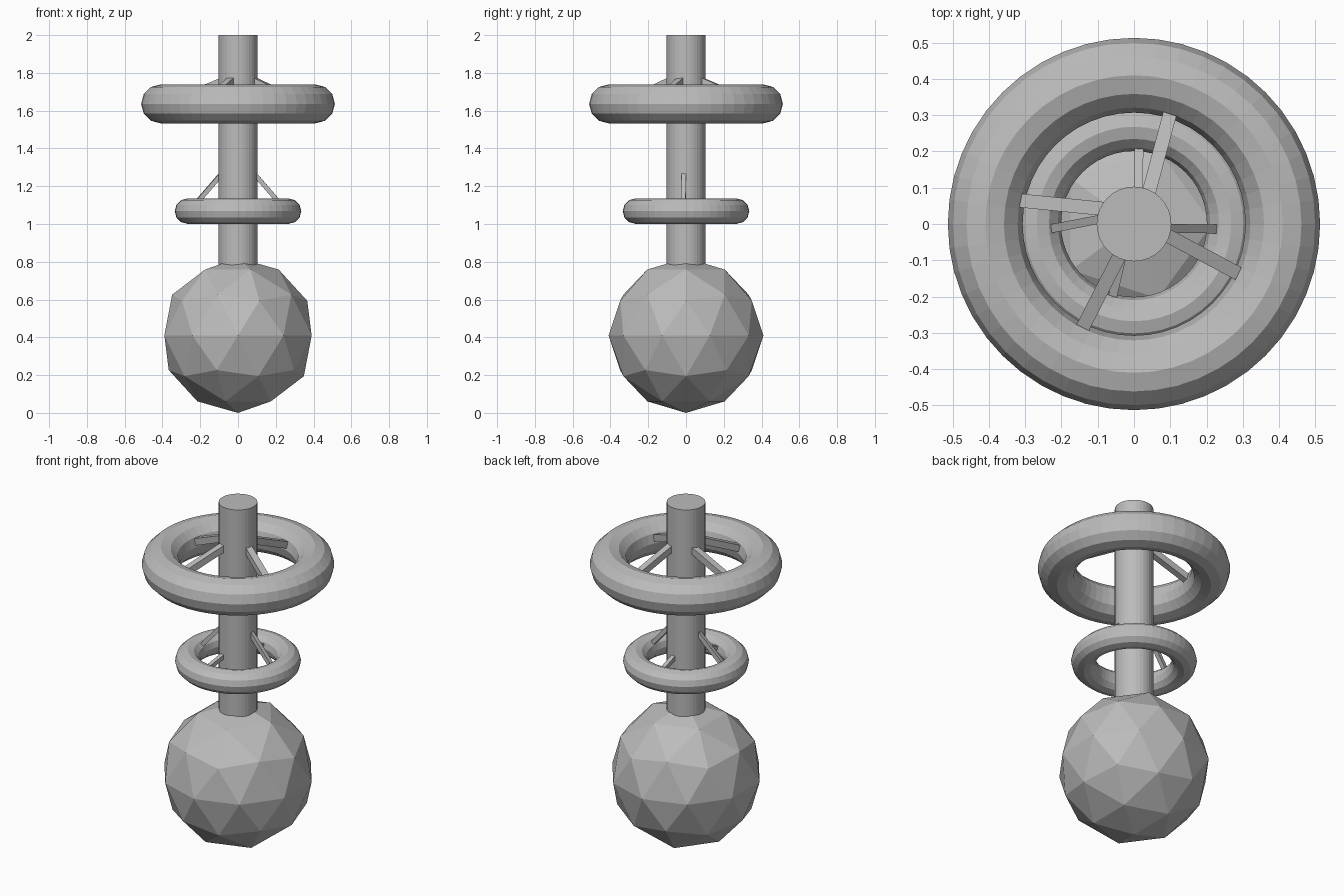
import bpy
from mathutils import Vector

cube = bpy.data.objects.get("Cube")
if cube:
    bpy.data.objects.remove(cube, do_unlink=True)

grey = bpy.data.materials.new("plain_grey")
grey.use_nodes = True
grey.diffuse_color = (0.5, 0.5, 0.5, 1)
grey.node_tree.nodes["Principled BSDF"].inputs["Base Color"].default_value = (0.5, 0.5, 0.5, 1)


def finish(name):
    obj = bpy.context.object
    obj.name = name
    obj.data.materials.clear()
    obj.data.materials.append(grey)
    return obj


def ring(name, z, major, minor):
    bpy.ops.mesh.primitive_torus_add(major_segments=48, minor_segments=12,
                                     major_radius=major, minor_radius=minor,
                                     location=(0, 0, z))
    finish(name)


def strut(name, start, end, width):
    """Square bar from start to end, run on a little into the post."""
    start, end = Vector(start), Vector(end)
    axis = end - start
    start = start - axis.normalized() * 0.03
    axis = end - start
    bpy.ops.mesh.primitive_cube_add(size=1, location=(start + end) / 2)
    obj = finish(name)
    obj.rotation_euler = axis.to_track_quat('X', 'Z').to_euler()
    obj.scale = (axis.length, width, width)


# Faceted ball at the base
bpy.ops.mesh.primitive_ico_sphere_add(subdivisions=2, radius=0.41, location=(0, 0, 0.41))
finish("base_ball")

# Central post, sunk into the ball
bpy.ops.mesh.primitive_cylinder_add(vertices=32, radius=0.103, depth=1.4, location=(0, 0, 1.3))
finish("post")

# Rings around the post
ring("upper_ring", 1.636, 0.41, 0.103)
ring("lower_ring", 1.068, 0.268, 0.067)

# Upper struts, sloping gently outwards and down
upper = [((0.043, 0.095), (0.1, 0.308)),
         ((-0.097, 0.043), (-0.317, 0.065)),
         ((0.098, -0.035), (0.29, -0.138)),
         ((-0.045, -0.097), (-0.142, -0.287))]
for i, (a, b) in enumerate(upper):
    strut(f"upper_strut_{i + 1}", (*a, 1.75), (*b, 1.66), 0.038)

# Lower struts: a steep pair at the sides, a shallow pair front and back
lower = [((0.1, -0.012, 1.25), (0.234, -0.014, 1.095)),
         ((-0.1, 0.012, 1.25), (-0.234, -0.014, 1.095)),
         ((0.012, 0.1, 1.12), (0.014, 0.21, 1.08)),
         ((-0.035, -0.097, 1.12), (-0.06, -0.205, 1.08))]
for i, (a, b) in enumerate(lower):
    strut(f"lower_strut_{i + 1}", a, b, 0.024)
